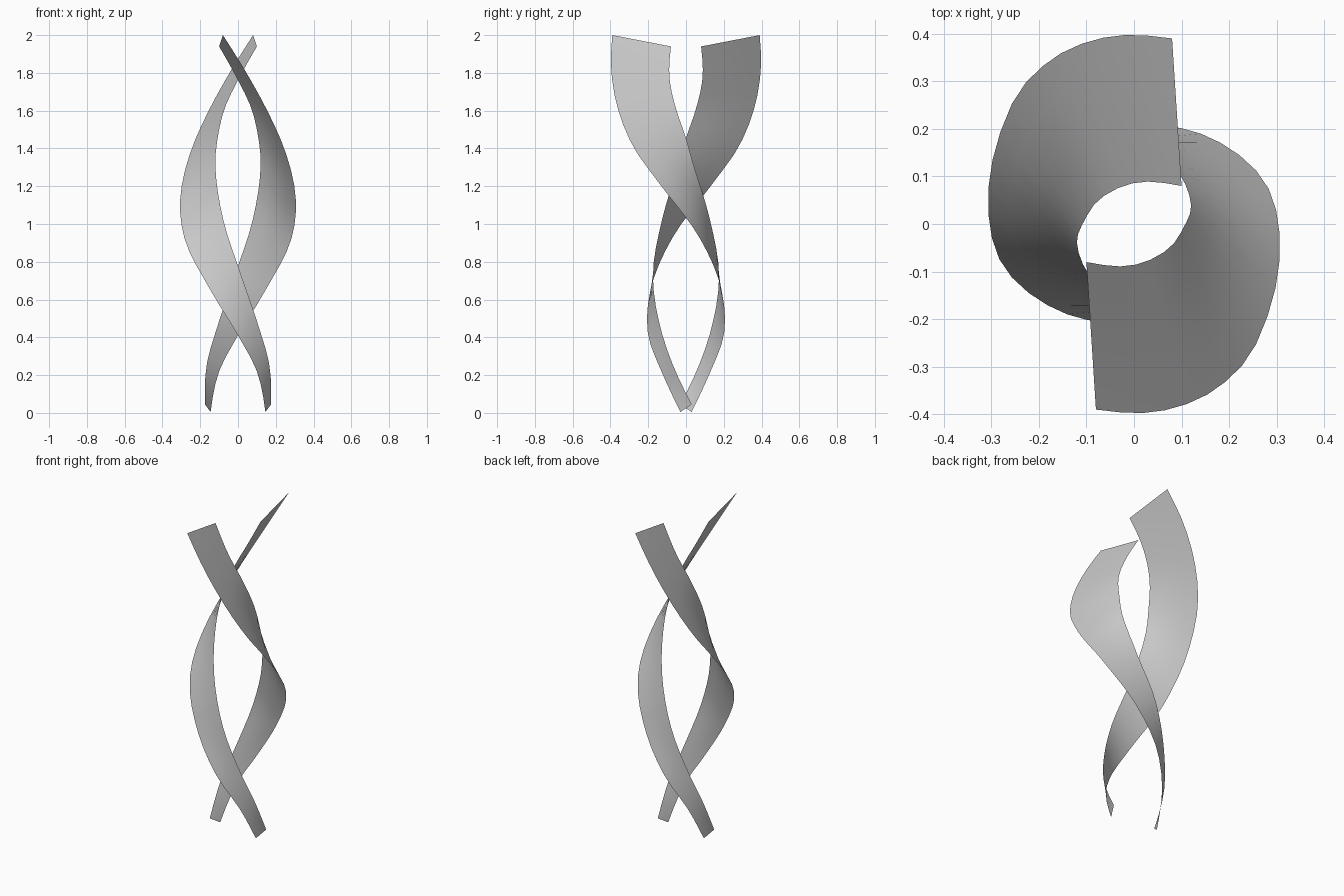
import bpy, bmesh
from mathutils import Vector, Matrix
from math import pi

cube = bpy.data.objects.get("Cube")
if cube:
    bpy.data.objects.remove(cube, do_unlink=True)

SEGMENTS = 27   # steps along a ribbon
ACROSS = 4      # steps across a ribbon

# Stations down one ribbon: (outer edge point, inner edge point)
STATIONS = [
    ((-.08, -.39, 2.0), (-.10, -.08, 1.94)),
    ((.045, -.395, 1.80), (-.01, -.088, 1.78)),
    ((.175, -.345, 1.56), (.075, -.05, 1.6)),
    ((.25, -.265, 1.385), (.108, 0, 1.455)),
    ((.295, -.145, 1.22), (.12, .035, 1.33)),
    ((.285, .07, .93), (.08, .125, 1.03)),
    ((.14, .19, .64), (-.02, .175, .72)),
    ((0, .2, .41), (-.105, .14, .47)),
    ((-.1, .13, .22), (-.165, .072, .26)),
    ((-.145, .03, .005), (-.175, -.03, .045)),
]
outer = [Vector(s[0]) for s in STATIONS]
inner = [Vector(s[1]) for s in STATIONS]

# Shared parameter: distance along the middle of the ribbon
middle = [(a + b) / 2 for a, b in zip(outer, inner)]
knots = [0.0]
for a, b in zip(middle, middle[1:]):
    knots.append(knots[-1] + (b - a).length)


def slope(points, i):
    """Tangent at a station; parabolic in the interior, matched at the ends."""
    last = len(points) - 1

    def chord(j):
        return (points[j + 1] - points[j]) / (knots[j + 1] - knots[j])

    if i == 0:
        return chord(0) * 1.5 - slope(points, 1) * 0.5
    if i == last:
        return chord(last - 1) * 1.5 - slope(points, last - 1) * 0.5
    before, after = knots[i] - knots[i - 1], knots[i + 1] - knots[i]
    return (chord(i - 1) * after + chord(i) * before) / (before + after)


def sample(points, t):
    """Smooth curve through the stations."""
    i = max(j for j in range(len(knots) - 1) if knots[j] <= t or j == 0)
    h = knots[i + 1] - knots[i]
    u = (t - knots[i]) / h
    a, b = points[i], points[i + 1]
    return (a * (1 + 2 * u) * (1 - u) ** 2 + slope(points, i) * h * u * (1 - u) ** 2
            + b * u * u * (3 - 2 * u) + slope(points, i + 1) * h * u * u * (u - 1))


def make_material(name, color):
    mat = bpy.data.materials.new(name)
    mat.use_nodes = True
    mat.diffuse_color = color
    mat.node_tree.nodes["Principled BSDF"].inputs["Base Color"].default_value = color
    return mat


def make_ribbon(name, turn, material):
    """Twisting, tapering sheet between the two edge curves."""
    bm = bmesh.new()
    rows = []
    for k in range(SEGMENTS + 1):
        t = knots[-1] * k / SEGMENTS
        a, b = sample(outer, t), sample(inner, t)
        rows.append([bm.verts.new(a.lerp(b, j / ACROSS)) for j in range(ACROSS + 1)])
    for upper, lower in zip(rows, rows[1:]):
        for j in range(ACROSS):
            bm.faces.new((upper[j], lower[j], lower[j + 1], upper[j + 1])).smooth = True
    bmesh.ops.transform(bm, matrix=Matrix.Rotation(turn, 4, 'Z'), verts=bm.verts)
    mesh = bpy.data.meshes.new(name)
    bm.to_mesh(mesh)
    bm.free()
    mesh.materials.append(material)
    obj = bpy.data.objects.new(name, mesh)
    bpy.context.collection.objects.link(obj)


# Two identical ribbons, half a turn apart
grey = make_material("light grey", (0.6, 0.6, 0.6, 1))
make_ribbon("front_ribbon", 0, grey)
make_ribbon("back_ribbon", pi, grey)
